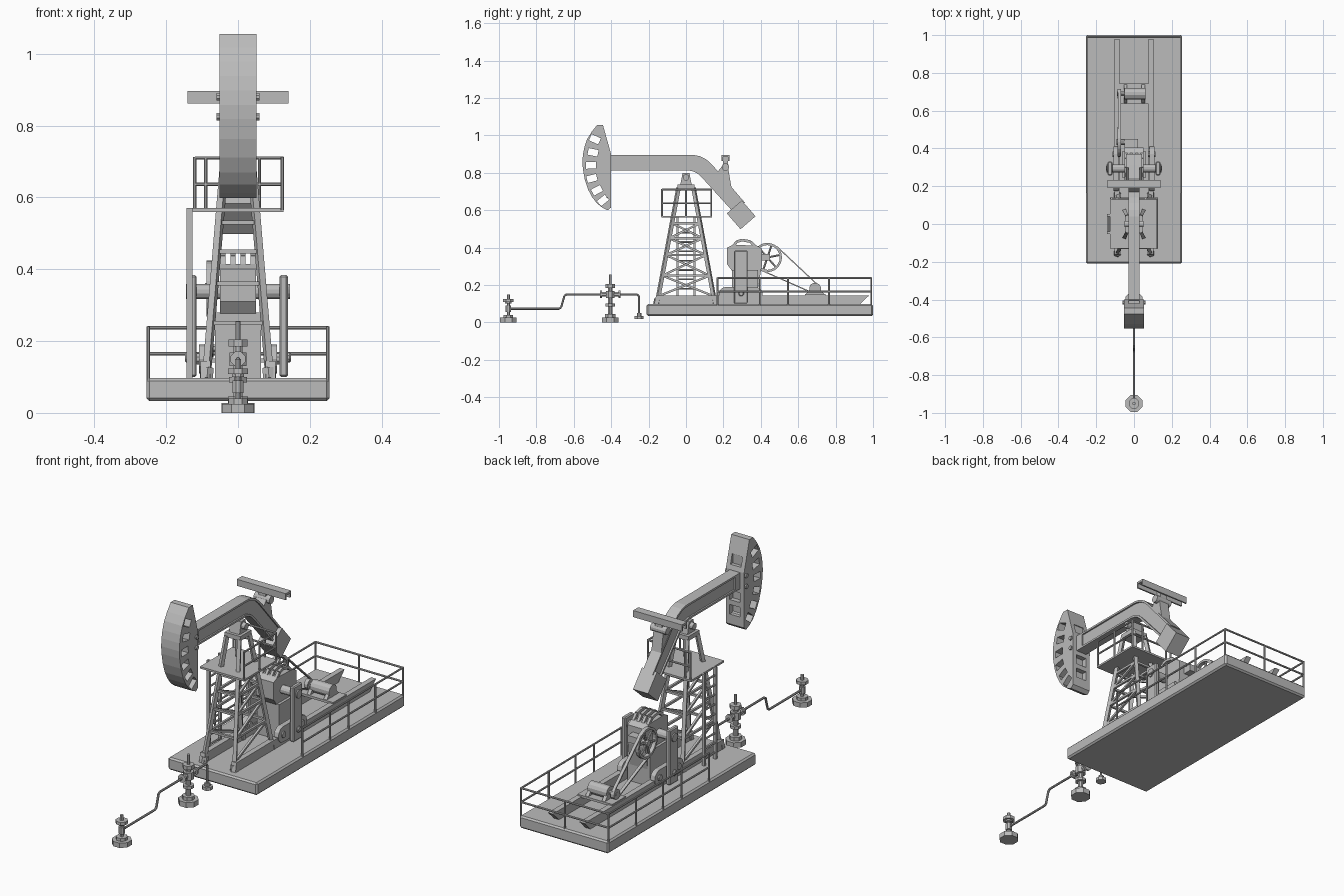
import bpy, bmesh, math
from mathutils import Vector, Matrix

if "Cube" in bpy.data.objects:
    bpy.data.objects.remove(bpy.data.objects["Cube"])

grey = bpy.data.materials.new("machine grey")
grey.diffuse_color = (0.5, 0.5, 0.5, 1)
grey.use_nodes = True
grey.node_tree.nodes["Principled BSDF"].inputs["Base Color"].default_value = grey.diffuse_color


def finish(name, bm, bevel=0):
    bmesh.ops.recalc_face_normals(bm, faces=bm.faces)
    me = bpy.data.meshes.new(name)
    bm.to_mesh(me)
    bm.free()
    me.materials.append(grey)
    ob = bpy.data.objects.new(name, me)
    bpy.context.collection.objects.link(ob)
    if bevel:
        m = ob.modifiers.new("bevel", 'BEVEL')
        m.width, m.segments = bevel, 1
    return ob


def box(bm, x0, x1, y0, y1, z0, z1, rot=0):
    c = Vector(((x0 + x1) / 2, (y0 + y1) / 2, (z0 + z1) / 2))
    m = Matrix.Translation(c) @ Matrix.Rotation(rot, 4, 'X') @ Matrix.Diagonal((x1 - x0, y1 - y0, z1 - z0, 1))
    bmesh.ops.create_cube(bm, size=1, matrix=m)


def tube(bm, p, q, r, n=8, r2=None):
    p, q = Vector(p), Vector(q)
    d = q - p
    m = Matrix.Translation((p + q) / 2) @ d.to_track_quat('Z', 'Y').to_matrix().to_4x4()
    m = m @ Matrix.Rotation(math.pi / n, 4, 'Z')
    bmesh.ops.create_cone(bm, cap_ends=True, segments=n, radius1=r, radius2=r if r2 is None else r2,
                          depth=d.length, matrix=m)


def path(bm, pts, r, n=8):
    for a, b in zip(pts, pts[1:]):
        tube(bm, a, b, r, n)


def prism(bm, pts, x0, x1):
    # extrude a y-z outline along x
    a = [bm.verts.new((x0, y, z)) for y, z in pts]
    b = [bm.verts.new((x1, y, z)) for y, z in pts]
    bm.faces.new(a)
    bm.faces.new(b[::-1])
    for i in range(len(pts)):
        j = (i + 1) % len(pts)
        bm.faces.new((a[i], b[i], b[j], a[j]))


new = bmesh.new

# base slab and skids
bm = new()
box(bm, -.255, .255, -.21, 1, .033, .097)
finish("base_slab", bm, .008)
bm = new()
for s in (-1, 1):
    prism(bm, [(-.17, .097), (-.16, .145), (.98, .145), (.93, .097)], s * .09 - .014, s * .09 + .014)
finish("skid_beams", bm)

# guard rail around the rear of the base
bm = new()
for z in (.165, .237):
    path(bm, [(-.25, .168, z), (-.25, .99, z), (.25, .99, z), (.25, .168, z)], .005)
for y in (.168, .395, .545, .765, .99):
    for x in (-.25, .25):
        tube(bm, (x, y, .09), (x, y, .24), .005)
tube(bm, (0, .99, .09), (0, .99, .237), .005)
finish("base_guard_rail", bm)


# tower: four splayed legs with rings and diagonal braces
def leg(sx, sy, z):
    t = (z - .1) / .62
    return (sx * (.088 - .052 * t), sy * (.155 - .115 * t), z)


bm = new()
corners = [(-1, -1), (1, -1), (1, 1), (-1, 1)]
levels = (.14, .25, .36, .45, .53)
for i, c in enumerate(corners):
    d = corners[(i + 1) % 4]
    tube(bm, leg(*c, .1), leg(*c, .72), .013, 4)
    for z in levels[1:]:
        tube(bm, leg(*c, z), leg(*d, z), .008, 4)
    if i % 2:
        for k, (z0, z1) in enumerate(zip(levels, levels[1:])):
            tube(bm, leg(*c, z0), leg(*d, z1), .008, 4)
    tube(bm, leg(*c, .095), leg(*c, .125), .02, 6)
finish("tower_frame", bm)
bm = new()
box(bm, -.045, .045, -.045, .045, .715, .738)
prism(bm, [(-.03, .738), (.03, .738), (.018, .8), (-.018, .8)], -.03, .03)
tube(bm, (-.05, 0, .775), (.05, 0, .775), .017, 12)
finish("tower_cap", bm)

# service platform with its rail and ladder
bm = new()
box(bm, -.127, .127, -.13, .14, .56, .57)
finish("platform", bm)
bm = new()
for z in (.637, .71):
    path(bm, [(.123, -.128, z), (.123, .135, z), (-.12, .135, z)], .005)
for x, y in ((.123, -.128), (.123, 0), (.123, .135), (.06, .135), (-.09, .135), (-.12, .135)):
    tube(bm, (x, y, .565), (x, y, .713), .005)
finish("platform_rail", bm)
bm = new()
for y in (-.046, .046):
    box(bm, -.143, -.127, y - .006, y + .006, .095, .57)
for i in range(9):
    tube(bm, (-.135, -.046, .13 + i * .05), (-.135, .046, .13 + i * .05), .005, 6)
finish("ladder", bm)

# walking beam: web with wider top and bottom flanges
top = [(-.42, .895), (.04, .895), (.075, .888), (.11, .87), (.14, .843), (.315, .64)]
low = [(-.42, .812), (.015, .812), (.04, .807), (.06, .797), (.08, .78), (.245, .598)]
mix = lambda t: [(a[0] + (b[0] - a[0]) * t, a[1] + (b[1] - a[1]) * t) for a, b in zip(top, low)]
bm = new()
prism(bm, mix(.06) + mix(.94)[::-1], -.022, .022)
prism(bm, top + mix(.12)[::-1], -.03, .03)
prism(bm, mix(.88) + low[::-1], -.03, .03)
box(bm, -.03, .03, -.42, -.36, .812, .895)
finish("walking_beam", bm)
bm = new()
box(bm, -.043, .043, .295 - .053, .295 + .053, .575 - .056, .575 + .056, math.radians(41))
finish("tail_weight", bm)

# curved head with radial holes and rear pockets
bm = new()
prism(bm, [(-.476, 1.055), (-.444, 1.055), (-.40, .898), (-.40, .615), (-.417, .599), (-.447, .613),
           (-.476, .636), (-.502, .67), (-.524, .711), (-.541, .763), (-.551, .818), (-.554, .858),
           (-.551, .898), (-.543, .938), (-.529, .979), (-.505, 1.018)], -.052, .052)
head = finish("beam_head", bm)
bm = new()
for y, z in ((-.487, .979), (-.497, .909), (-.508, .84), (-.503, .77), (-.476, .706), (-.444, .652)):
    a = math.atan2(z - .85, y + .2) - math.pi
    box(bm, -.1, .1, y - .027, y + .027, z - .018, z + .018, a)
for z in (.69, .765, .945):
    box(bm, -.03, .03, -.425, -.3, z - .025, z + .025)
cutter = finish("head_cutter", bm)
cutter.hide_render = True
cutter.hide_viewport = True
mod = head.modifiers.new("holes", 'BOOLEAN')
mod.operation, mod.object, mod.solver = 'DIFFERENCE', cutter, 'EXACT'
bm = new()
for z in (.825, .88):
    tube(bm, (-.06, -.415, z), (.06, -.415, z), .011, 8)
finish("head_pins", bm)

# crossbar (open channel) on its bearing
bm = new()
box(bm, -.14, .14, .19, .233, .885, .896)
for y in (.19, .225):
    box(bm, -.14, .14, y, y + .008, .862, .89)
finish("crossbar", bm)
bm = new()
prism(bm, [(.165, .8), (.20, .845), (.222, .845), (.245, .71)], -.028, .028)
box(bm, -.02, .02, .198, .225, .83, .888)
tube(bm, (-.045, .211, .83), (.045, .211, .83), .02, 12)
finish("crossbar_bearing", bm)

# gearbox with ribs over its top
bm = new()
prism(bm, [(.22, .4), (.25, .415), (.38, .41), (.405, .395), (.405, .3), (.37, .095), (.25, .095),
           (.25, .27), (.22, .31)], -.05, .05)
box(bm, -.064, .064, .245, .385, .095, .28)
for x in (-.042, -.014, .014, .042):
    path(bm, [(x, .25, .405), (x, .272, .432), (x, .3, .44), (x, .345, .432), (x, .37, .405)], .01, 4)
tube(bm, (-.145, .295, .338), (.145, .295, .338), .022, 12)
finish("gearbox", bm)

# crank arms and rounded lower weights
bm = new()
for s in (-1, 1):
    x0, x1 = sorted((s * .115, s * .139))
    box(bm, x0, x1, .257, .33, .1, .384)
    tube(bm, (s * .11, .295, .155), (s * .148, .295, .155), .016, 10)
finish("crank_arms", bm, .006)
bm = new()
arc = [(y0 + .04 * math.cos(a), .15 + .04 * math.sin(a)) for y0, a0 in ((.37, -90), (.215, 90))
       for a in (math.radians(a0 + k * 30) for k in range(7))]
for s in (-1, 1):
    x0, x1 = sorted((s * .082, s * .108))
    prism(bm, arc, x0, x1)
    for y in (.215, .37):
        tube(bm, (s * .075, y, .15), (s * .115, y, .15), .016, 8)
finish("crank_weights", bm)

# spoked drive wheel
bm = new()
cy, cz, X = .435, .347, -.078
N = 24
rings = [[bm.verts.new((X + dx, cy + r * math.cos(k * math.tau / N), cz + r * math.sin(k * math.tau / N)))
          for k in range(N)] for dx, r in ((-.01, .066), (-.01, .078), (.01, .078), (.01, .066))]
for i in range(4):
    a, b = rings[i], rings[(i + 1) % 4]
    for k in range(N):
        j = (k + 1) % N
        bm.faces.new((a[k], b[k], b[j], a[j]))
for k in range(6):
    t = k * math.tau / 6 + .2
    tube(bm, (X, cy, cz), (X, cy + .07 * math.cos(t), cz + .07 * math.sin(t)), .006, 6)
tube(bm, (X - .014, cy, cz), (-.03, cy, cz), .016, 10)
box(bm, -.05, .02, .39, .45, .33, .365)
finish("drive_wheel", bm)

# motor, pulley and belt
bm = new()
tube(bm, (-.05, .69, .18), (.06, .69, .18), .032, 12)
tube(bm, (-.09, .69, .18), (-.05, .69, .18), .012, 8)
tube(bm, (-.088, .69, .18), (-.068, .69, .18), .026, 12)
for x in (-.045, .05):
    prism(bm, [(.635, .145), (.67, .185), (.71, .185), (.745, .145)], x - .009, x + .009)
box(bm, -.1, .1, .635, .745, .14, .152)
finish("motor", bm)
bm = new()
for p, q in (((.486, .405), (.708, .197)), ((.40, .28), (.678, .157))):
    n = Vector((q[1] - p[1], p[0] - q[0])).normalized() * .003
    prism(bm, [(p[0] + n.x, p[1] + n.y), (q[0] + n.x, q[1] + n.y),
               (q[0] - n.x, q[1] - n.y), (p[0] - n.x, p[1] - n.y)], X - .008, X + .008)
finish("drive_belt", bm)

# wellheads: stacked discs (z0, z1, radius)
stacks = {
    "outer_wellhead": (-.95, ((0, .025, .048), (.025, .04, .028), (.04, .15, .009), (.055, .09, .016),
                              (.1, .108, .018), (.108, .124, .03))),
    "inner_wellhead": (-.405, ((0, .027, .049), (.027, .045, .03), (.045, .185, .013), (.085, .1, .027),
                               (.13, .168, .026), (.185, .205, .028), (.205, .255, .008))),
    "pipe_foot": (-.25, ((.018, .034, .026), (.034, .05, .014))),
}
for name, (y, discs) in stacks.items():
    bm = new()
    for z0, z1, r in discs:
        tube(bm, (0, y, z0), (0, y, z1), r, 8)
    if name == "inner_wellhead":
        tube(bm, (0, y - .055, .15), (0, y + .055, .15), .014, 8)
        for s in (-1, 1):
            tube(bm, (0, y + s * .045, .15), (0, y + s * .055, .15), .022, 8)
    finish(name, bm)

# flow pipe between the wellheads
bm = new()
path(bm, [(0, -.95, .073), (0, -.68, .073), (0, -.668, .08), (0, -.65, .142), (0, -.638, .15),
          (0, -.262, .15), (0, -.252, .14), (0, -.25, .03)], .006)
finish("flow_pipe", bm)
